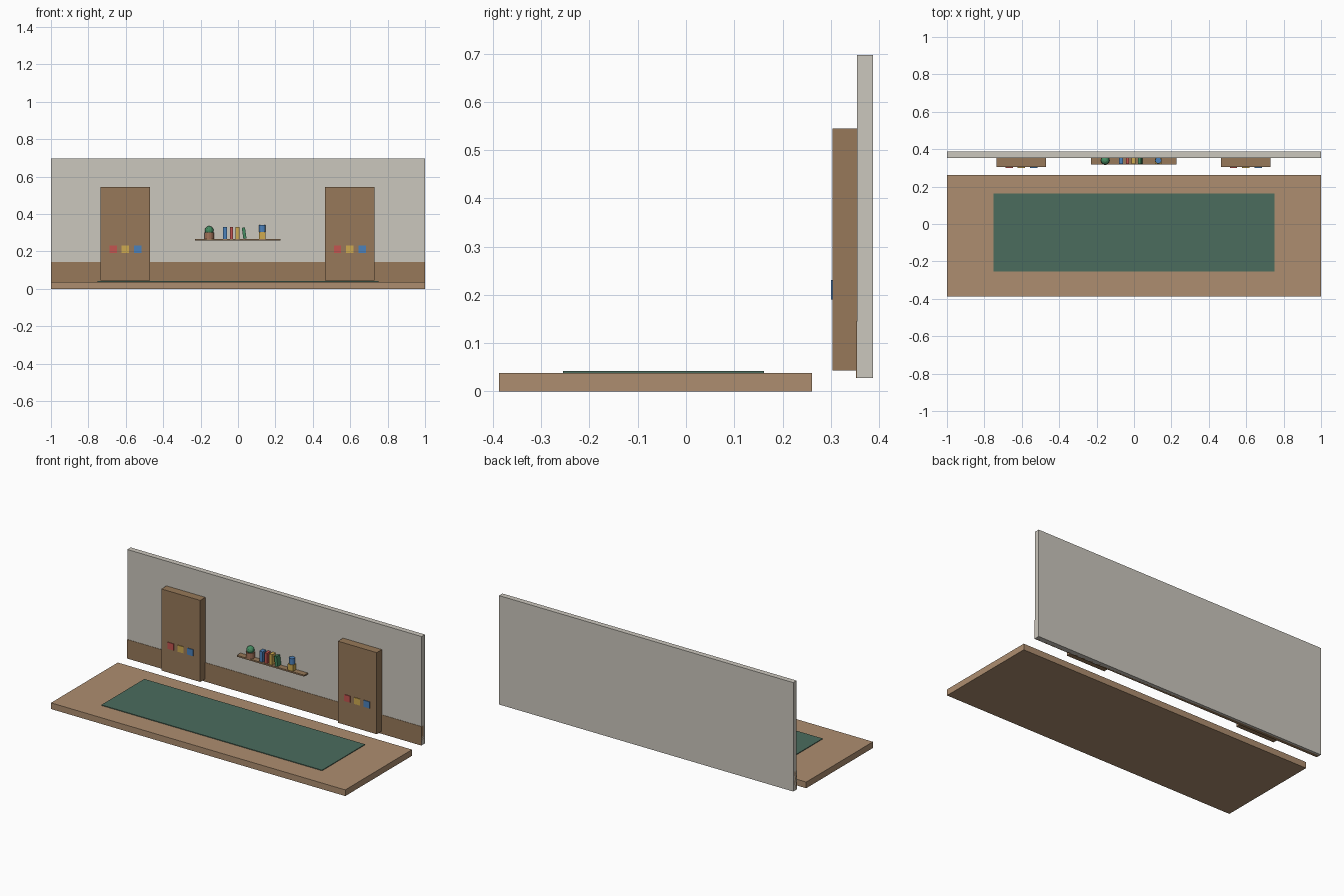
import bpy, math

if "Cube" in bpy.data.objects:
    bpy.data.objects.remove(bpy.data.objects["Cube"])


def material(name, rgb):
    m = bpy.data.materials.new(name)
    m.diffuse_color = (*rgb, 1)
    m.use_nodes = True
    m.node_tree.nodes["Principled BSDF"].inputs["Base Color"].default_value = m.diffuse_color
    return m


FLOOR = material("floor_wood", (0.42, 0.27, 0.16))
WOOD = material("dark_wood", (0.31, 0.19, 0.10))
WALL = material("plaster", (0.60, 0.57, 0.51))
RUG = material("rug_green", (0.07, 0.15, 0.11))
RED = material("red", (0.55, 0.09, 0.08))
YELLOW = material("yellow", (0.62, 0.40, 0.08))
BLUE = material("blue", (0.07, 0.22, 0.50))
GREEN = material("green", (0.06, 0.26, 0.12))
CLAY = material("clay", (0.36, 0.17, 0.10))


def finish(name, mat):
    ob = bpy.context.object
    ob.name = name
    ob.data.materials.append(mat)
    return ob


def box(name, x, y, z, mat, tilt=0):
    """Box from (min, max) ranges on each axis, tilted about y."""
    r = (x, y, z)
    bpy.ops.mesh.primitive_cube_add(size=1, location=[sum(a) / 2 for a in r])
    ob = finish(name, mat)
    ob.scale = [a[1] - a[0] for a in r]
    ob.rotation_euler.y = tilt
    return ob


# floor, rug and back wall with its lower panel
box("floor", (-1, 1), (-0.387, 0.261), (0, 0.038), FLOOR)
box("rug", (-0.75, 0.75), (-0.255, 0.162), (0.037, 0.042), RUG)
box("wall", (-1, 1), (0.354, 0.387), (0.028, 0.697), WALL)
box("lower_panel", (-1, 1), (0.352, 0.373), (0.028, 0.145), WOOD)

# two tall cabinets with coloured squares
for side, cx in (("left", -0.602), ("right", 0.598)):
    box(side + "_cabinet", (cx - 0.132, cx + 0.132), (0.304, 0.354), (0.044, 0.545), WOOD)
    for i, mat in enumerate((RED, YELLOW, BLUE)):
        x = cx + (i - 1) * 0.066
        box(f"{side}_square_{i + 1}", (x - 0.02, x + 0.02), (0.300, 0.305), (0.191, 0.231), mat)

# shelf
box("shelf", (-0.231, 0.227), (0.318, 0.356), (0.258, 0.267), WOOD)

# row of books, the last one leaning
for i, (x, w, h, mat, tilt) in enumerate((
        (-0.069, 0.022, 0.064, BLUE, 0), (-0.035, 0.017, 0.064, RED, 0),
        (-0.003, 0.020, 0.064, YELLOW, 0), (0.033, 0.017, 0.060, GREEN, -0.14))):
    box(f"book_{i + 1}", (x - w / 2, x + w / 2), (0.321, 0.355), (0.268, 0.268 + h), mat, tilt)

# potted plant
bpy.ops.mesh.primitive_cylinder_add(vertices=12, radius=0.025, depth=0.034,
                                    location=(-0.154, 0.34, 0.284))
finish("plant_pot", CLAY)
bpy.ops.mesh.primitive_uv_sphere_add(segments=12, ring_count=8, radius=0.023,
                                     location=(-0.154, 0.34, 0.313))
finish("plant", GREEN)

# toy: cube with a round block on top
box("toy_block", (0.112, 0.148), (0.322, 0.358), (0.267, 0.304), YELLOW)
bpy.ops.mesh.primitive_cylinder_add(vertices=12, radius=0.017, depth=0.037,
                                    location=(0.13, 0.34, 0.3225))
finish("toy_cylinder", BLUE)
